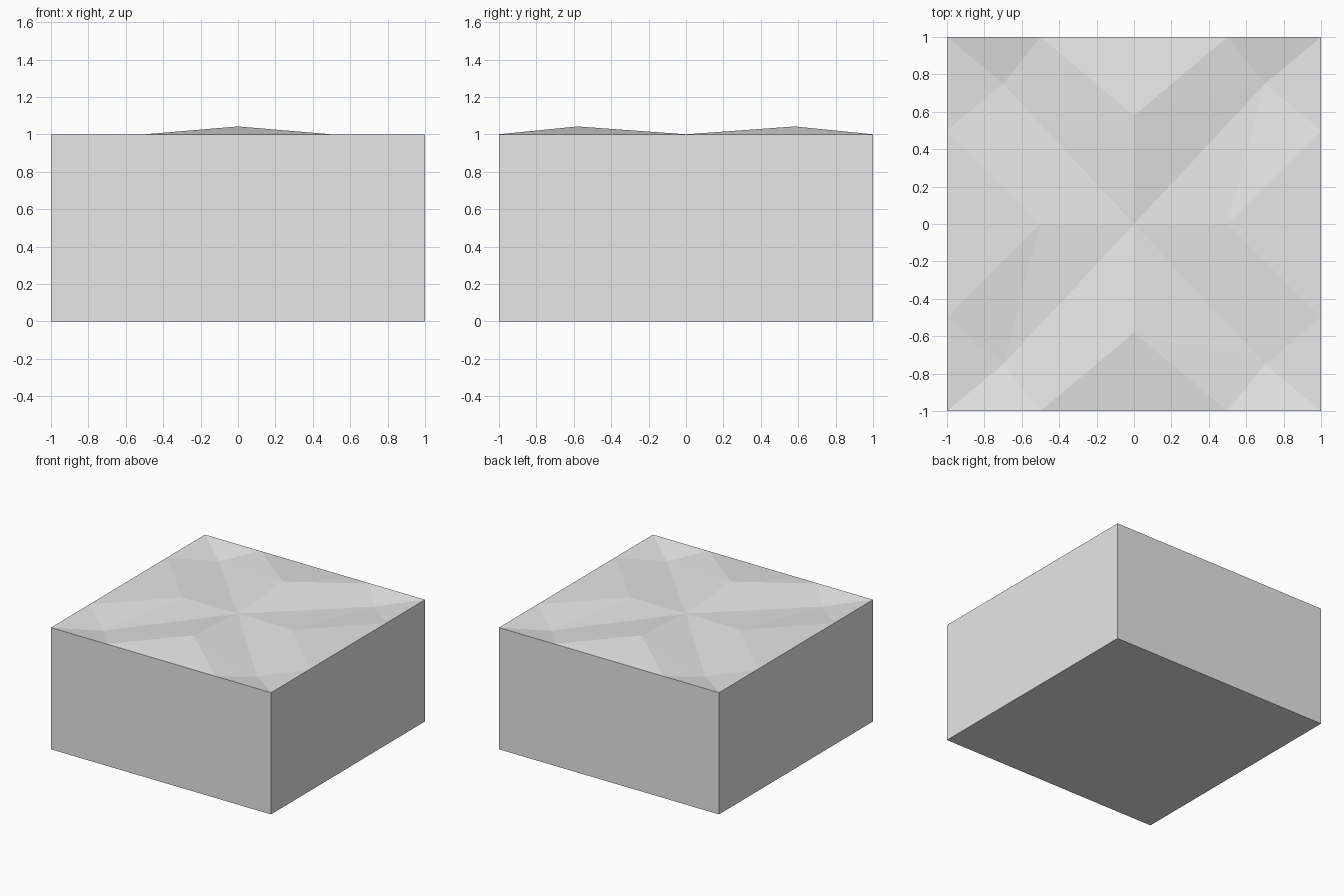
import bpy, bmesh

if "Cube" in bpy.data.objects:
    bpy.data.objects.remove(bpy.data.objects["Cube"])

H = 1.0       # height of the rim
RISE = 0.042  # ridge height above the rim and valley depth below it

stone = bpy.data.materials.new("light grey")
stone.diffuse_color = (0.8, 0.8, 0.8, 1)
stone.use_nodes = True
stone.node_tree.nodes["Principled BSDF"].inputs["Base Color"].default_value = stone.diffuse_color

# One quarter of the faceted top
P = {
    "centre": (0, 0, H), "side": (0.5, 0, H), "side_mid": (1, 0, H),
    "side_rim": (1, 0.5, H), "corner": (1, 1, H), "valley": (0.7, 0.75, H - RISE),
    "end_rim": (0.5, 1, H), "end_mid": (0, 1, H), "ridge": (0, 0.58, H + RISE),
}
TRIS = [
    ("centre", "side", "valley"), ("side", "side_rim", "valley"),
    ("side_rim", "corner", "valley"), ("corner", "end_rim", "valley"),
    ("end_rim", "ridge", "valley"), ("ridge", "centre", "valley"),
    ("side", "side_mid", "side_rim"), ("ridge", "end_rim", "end_mid"),
]
# Quarter of the block's walls and underside
RIM = ["side_mid", "side_rim", "corner", "end_rim", "end_mid"]

bm = bmesh.new()
for sx in (1, -1):
    for sy in (1, -1):
        def face(points):
            bm.faces.new([bm.verts.new((x * sx, y * sy, z)) for x, y, z in points])

        def foot(name):
            return (P[name][0], P[name][1], 0)

        for tri in TRIS:
            face([P[n] for n in tri])
        for a, b in zip(RIM, RIM[1:]):
            face([foot(a), foot(b), P[b], P[a]])
        face([foot(n) for n in ["centre"] + RIM])

# Weld the quarters into one closed block
bmesh.ops.remove_doubles(bm, verts=bm.verts, dist=1e-4)
bmesh.ops.recalc_face_normals(bm, faces=bm.faces)
mesh = bpy.data.meshes.new("faceted_block")
bm.to_mesh(mesh)
bm.free()
mesh.materials.append(stone)
block = bpy.data.objects.new("faceted_block", mesh)
bpy.context.collection.objects.link(block)
